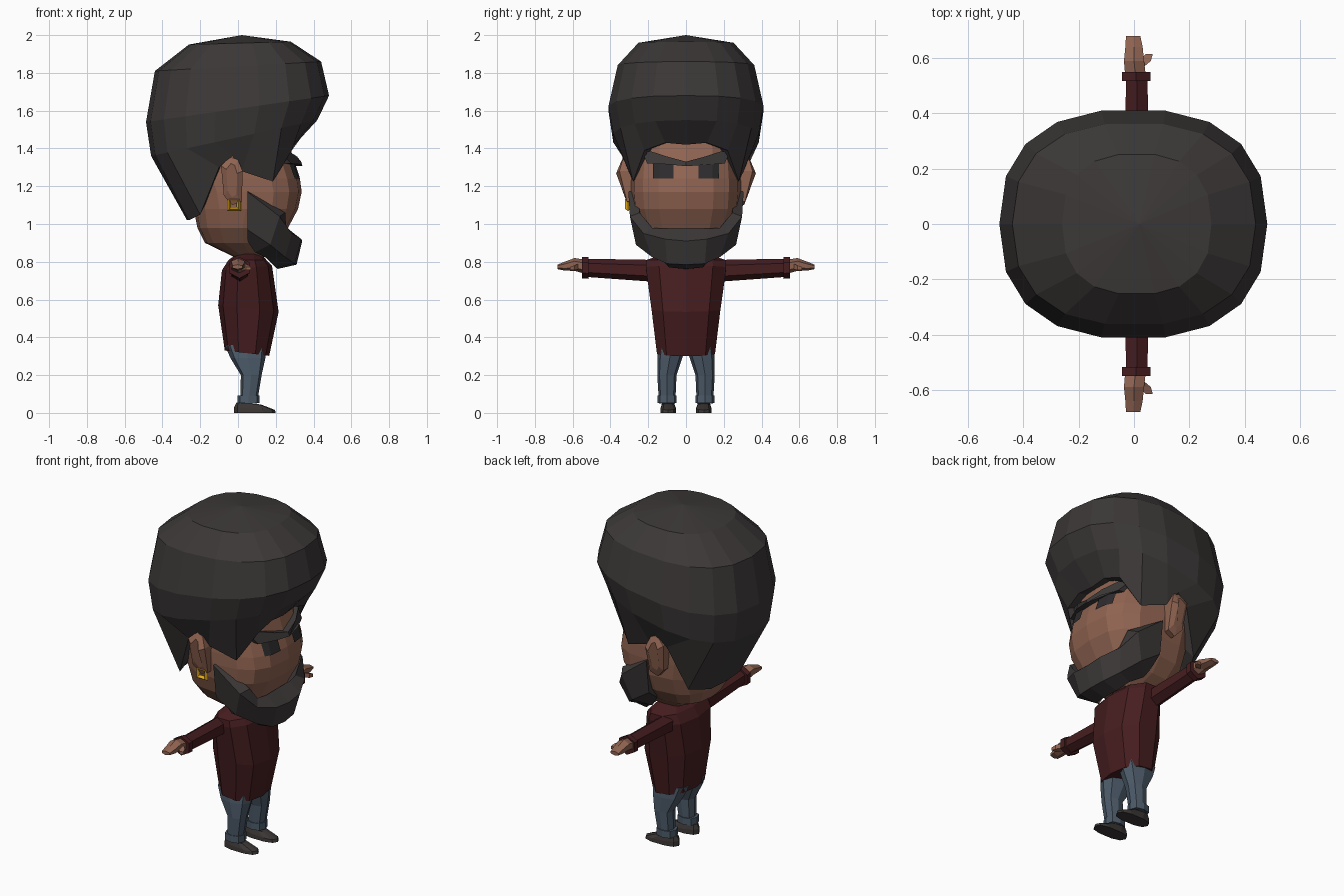
import bpy, bmesh, math
from mathutils import Vector
from mathutils.bvhtree import BVHTree

if "Cube" in bpy.data.objects:
    bpy.data.objects.remove(bpy.data.objects["Cube"])


def material(name, rgb):
    m = bpy.data.materials.new(name)
    m.diffuse_color = (*rgb, 1)
    m.use_nodes = True
    m.node_tree.nodes["Principled BSDF"].inputs["Base Color"].default_value = m.diffuse_color
    return m


HAIR = material("charcoal hair", (0.045, 0.039, 0.039))
SKIN = material("brown skin", (0.28, 0.127, 0.083))
KNIT = material("maroon knit", (0.062, 0.0125, 0.014))
DENIM = material("blue denim", (0.073, 0.104, 0.142))
SHOE = material("dark leather", (0.042, 0.037, 0.035))
EYE = material("dark eye", (0.026, 0.024, 0.026))
GOLD = material("gold", (0.78, 0.40, 0.01))


def finish(name, bm, mat, mirror):
    bmesh.ops.remove_doubles(bm, verts=bm.verts, dist=0.0005)
    bmesh.ops.recalc_face_normals(bm, faces=bm.faces)
    me = bpy.data.meshes.new(name)
    bm.to_mesh(me)
    bm.free()
    me.materials.append(mat)
    ob = bpy.data.objects.new(name, me)
    bpy.context.collection.objects.link(ob)
    if mirror:
        mod = ob.modifiers.new("mirror", 'MIRROR')
        mod.use_axis = (False, True, False)
    return ob


def loft(name, rings, mat, mirror=False, caps=(True, True), closed=True):
    """Skin a list of equal-length point rings."""
    bm = bmesh.new()
    vs = [[bm.verts.new(p) for p in r] for r in rings]
    n = len(rings[0])
    for a, b in zip(vs, vs[1:]):
        for i in range(n if closed else n - 1):
            j = (i + 1) % n
            bm.faces.new((a[i], a[j], b[j], b[i]))
    if caps[0]:
        bm.faces.new(vs[0])
    if caps[1]:
        bm.faces.new(vs[-1])
    return finish(name, bm, mat, mirror)


def ring(n, back, front, y0, y1, zb, zf=None, p=2.6):
    """Rounded-box ring; z runs from zb at the back to zf at the front."""
    zf = zb if zf is None else zf
    out = []
    for i in range(n):
        a = 2 * math.pi * i / n
        c, s = (math.copysign(abs(v) ** (2 / p), v) if abs(v) > 1e-6 else 0
                for v in (math.cos(a), math.sin(a)))
        out.append(((back + front) / 2 + c * (front - back) / 2,
                    (y0 + y1) / 2 + s * (y1 - y0) / 2,
                    zb + (zf - zb) * (c + 1) / 2))
    return out


def tube_y(n, secs):
    """Rings along y from (y, x, z, x radius, z radius)."""
    return [[(x + rx * math.cos(2 * math.pi * (i + .5) / n), y,
              z + rz * math.sin(2 * math.pi * (i + .5) / n)) for i in range(n)]
            for y, x, z, rx, rz in secs]


# Head
head = loft("head", [ring(16, b, f, -w, w, z, p=2.8) for z, b, f, w in (
    (1.60, -.30, .22, .24), (1.42, -.33, .27, .275), (1.24, -.29, .328, .29),
    (1.17, -.26, .337, .29), (1.08, -.235, .318, .283), (0.98, -.215, .265, .25),
    (0.90, -.175, .23, .19), (0.825, -.02, .16, .10))], SKIN)

# Hair: swept volume down to an uneven hairline, closed inside the head
line = [(.30, 0, 1.42), (.30, .11, 1.43), (.285, .22, 1.39), (.185, .28, 1.225),
        (.02, .305, 1.28), (-.03, .338, 1.36), (-.10, .325, 1.30),
        (-.20, .265, 1.05), (-.26, .14, 1.02), (-.27, 0, 1.02)]
line += [(x, -y, z) for x, y, z in line[-2:0:-1]]
hair = [[(.02, 0, 2.0)] * 18]
hair += [ring(18, b, f, -w, w, zb, zf, 2.45) for b, f, w, zb, zf in (
    (-.26, .28, .255, 1.95, 1.965), (-.44, .44, .366, 1.81, 1.86),
    (-.487, .482, .415, 1.54, 1.68), (-.46, .42, .39, 1.36, 1.55))]
hair += [line, [(0, 0, 1.45)] * 18]
loft("hair", hair, HAIR, caps=(False, False))

# Beard: cross-sections from the chin round to the sideburn, mirrored
loft("beard", [
    [(.265, 0, .975), (.34, 0, .91), (.31, 0, .785), (.21, 0, .762)],
    [(.265, .11, .975), (.335, .11, .92), (.30, .10, .79), (.20, .09, .77)],
    [(.255, .18, .98), (.285, .225, .95), (.25, .18, .825), (.15, .14, .82)],
    [(.25, .245, 1.06), (.22, .297, 1.04), (.17, .265, .89), (.09, .19, .85)],
    [(.05, .26, 1.18), (.05, .305, 1.17), (.05, .28, .97), (.05, .20, .91)],
], HAIR, mirror=True, caps=(False, True))

# Eyes: thin plates laid on the face surface
tree = BVHTree.FromPolygons([v.co for v in head.data.vertices],
                            [f.vertices[:] for f in head.data.polygons])


def on_face(y, z, off):
    hit = tree.ray_cast(Vector((1, y, z)), Vector((-1, 0, 0)))[0]
    return (hit.x + off, y, z)


loft("eyes", [[on_face(y, z, .008) for y in (.065, .14, .175)]
              for z in (1.24, 1.33)], EYE, True, (False, False), False)

# Brows: thick V-shaped bars
brow = [(0, 1.33), (.10, 1.357), (.19, 1.386), (.23, 1.377),
        (.205, 1.32), (.10, 1.316), (0, 1.306)]
loft("brows", [[on_face(y, z, d) for y, z in brow] for d in (-.02, .035)],
     HAIR, mirror=True)

# Ears
ear = [(-.09, 1.31), (-.04, 1.355), (.0, 1.34), (.025, 1.28),
       (.02, 1.12), (-.03, 1.10), (-.075, 1.15)]
loft("ears", [[(x, .25, z) for x, z in ear],
              [(x, .355 - abs(z - 1.27) * .28, z) for x, z in ear],
              [(-.035 + (x + .035) * .5, .373 - abs(z - 1.27) * .3, 1.24 + (z - 1.24) * .7)
               for x, z in ear]], SKIN, mirror=True)

# Earring: square hoop on one ear
bpy.ops.mesh.primitive_torus_add(major_segments=4, minor_segments=4,
                                 major_radius=.036, minor_radius=.016,
                                 location=(-.022, -.307, 1.105),
                                 rotation=(math.pi / 2, math.pi / 4, 0))
hoop = bpy.context.object
hoop.name = "earring"
hoop.data.materials.append(GOLD)

# Sweater
loft("sweater", [ring(10, b, f, -w, w, zb, zf, 2.4) for b, f, w, zb, zf in (
    (-.07, .165, .16, .33, .302), (-.105, .215, .19, .57, .535),
    (-.085, .18, .222, .755, .78), (-.05, .15, .218, .81, .81),
    (0, .12, .11, .845, .845))], KNIT)

# Sleeves, cuffs, hands and thumbs
loft("sleeve", tube_y(6, [(.17, .01, .752, .050, .058),
                          (.53, .01, .768, .045, .048)]), KNIT, True)
loft("sleeve_cuff", tube_y(6, [(.517, .008, .767, .060, .057),
                               (.55, .008, .769, .060, .057)]), KNIT, True)
loft("hand", tube_y(6, [(.54, .005, .775, .043, .037), (.59, 0, .786, .042, .034),
                        (.64, 0, .777, .036, .024), (.68, -.003, .773, .030, .012)]),
     SKIN, True)
loft("thumb", tube_y(4, [(.57, .02, .775, .025, .02), (.59, .04, .768, .03, .018),
                         (.615, .055, .764, .018, .012)]), SKIN, True)

# Trouser legs, turn-ups and shoes
loft("trouser_leg", [ring(8, b, f, y0, y1, z) for z, b, f, y0, y1 in (
    (.36, -.07, .155, 0, .145), (.29, -.04, .145, .02, .152),
    (.20, .015, .125, .05, .152), (.05, .012, .10, .057, .143))], DENIM, True)
loft("trouser_cuff", [ring(8, -.003, .113, .05, .15, z) for z in (.052, .093)],
     DENIM, True)
loft("shoe", [ring(10, b, f, y0, y1, zb, zf) for b, f, y0, y1, zb, zf in (
    (-.02, .20, .05, .138, 0, 0), (-.02, .195, .052, .136, .03, .016),
    (-.008, .12, .062, .128, .055, .045))], SHOE, True)
